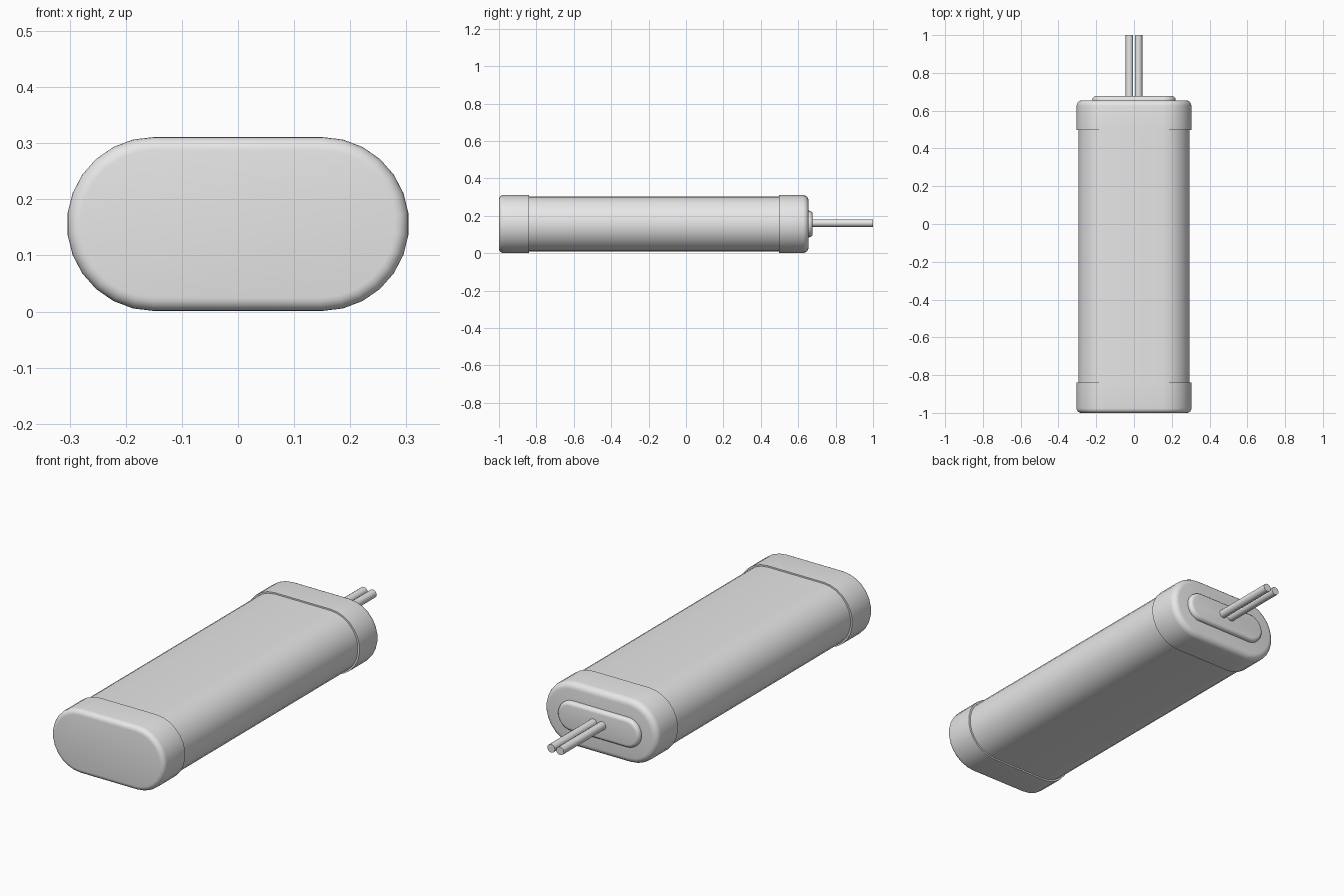
import bpy, bmesh
from math import pi, sin, cos, radians

cube = bpy.data.objects.get("Cube")
if cube:
    bpy.data.objects.remove(cube)

grey = bpy.data.materials.new("plain grey")
grey.use_nodes = True
COLOUR = (0.8, 0.8, 0.8, 1)
grey.diffuse_color = COLOUR
grey.node_tree.nodes["Principled BSDF"].inputs["Base Color"].default_value = COLOUR

MID_Z = 0.156
SEGMENTS = 13


def outline(straight, radius):
    """Stadium outline: two half circles joined by straight sides."""
    points = []
    for side in (1, -1):
        for i in range(SEGMENTS + 1):
            a = -pi / 2 + pi * i / SEGMENTS
            points.append((side * (straight + radius * cos(a)), MID_Z + side * radius * sin(a)))
    return points


def circle(x, radius, sides=16):
    return [(x + radius * cos(2 * pi * i / sides), MID_Z + 0.005 + radius * sin(2 * pi * i / sides))
            for i in range(sides)]


def loft(name, rings):
    """Closed solid through rings of (y, outline points)."""
    bm = bmesh.new()
    loops = [[bm.verts.new((x, y, z)) for x, z in pts] for y, pts in rings]
    n = len(loops[0])
    for a, b in zip(loops, loops[1:]):
        for i in range(n):
            j = (i + 1) % n
            bm.faces.new((a[i], a[j], b[j], b[i]))
    bm.faces.new(loops[0])
    bm.faces.new(loops[-1])
    bmesh.ops.recalc_face_normals(bm, faces=bm.faces)
    mesh = bpy.data.meshes.new(name)
    bm.to_mesh(mesh)
    bm.free()
    mesh.materials.append(grey)
    obj = bpy.data.objects.new(name, mesh)
    bpy.context.collection.objects.link(obj)
    bpy.ops.object.select_all(action='DESELECT')
    obj.select_set(True)
    bpy.context.view_layer.objects.active = obj
    bpy.ops.object.shade_smooth_by_angle(angle=radians(35))
    return obj


def rounded_cap(name, open_y, end_y, straight, radius, rounding, steps=5):
    """Stadium block with its end rim rounded over."""
    way = 1 if end_y > open_y else -1
    rings = [(open_y, outline(straight, radius))]
    for i in range(steps + 1):
        a = pi / 2 * i / steps
        rings.append((end_y - way * rounding * (1 - sin(a)),
                      outline(straight, radius - rounding * (1 - cos(a)))))
    return loft(name, rings)


# Housing with a slightly larger cap on each end
loft("housing", [(-0.86, outline(0.148, 0.148)), (0.52, outline(0.148, 0.148))])
rounded_cap("front_cap", -0.84, -1.0, 0.15, 0.155, 0.024)
rounded_cap("rear_cap", 0.497, 0.655, 0.15, 0.155, 0.03)

# Raised plate on the rear cap
rounded_cap("rear_plate", 0.645, 0.677, 0.15, 0.071, 0.018)

# Pair of lead wires
for side, label in ((1, "left"), (-1, "right")):
    loft(label + "_wire", [(y, circle(side * 0.024, 0.02)) for y in (0.66, 1.0)])
